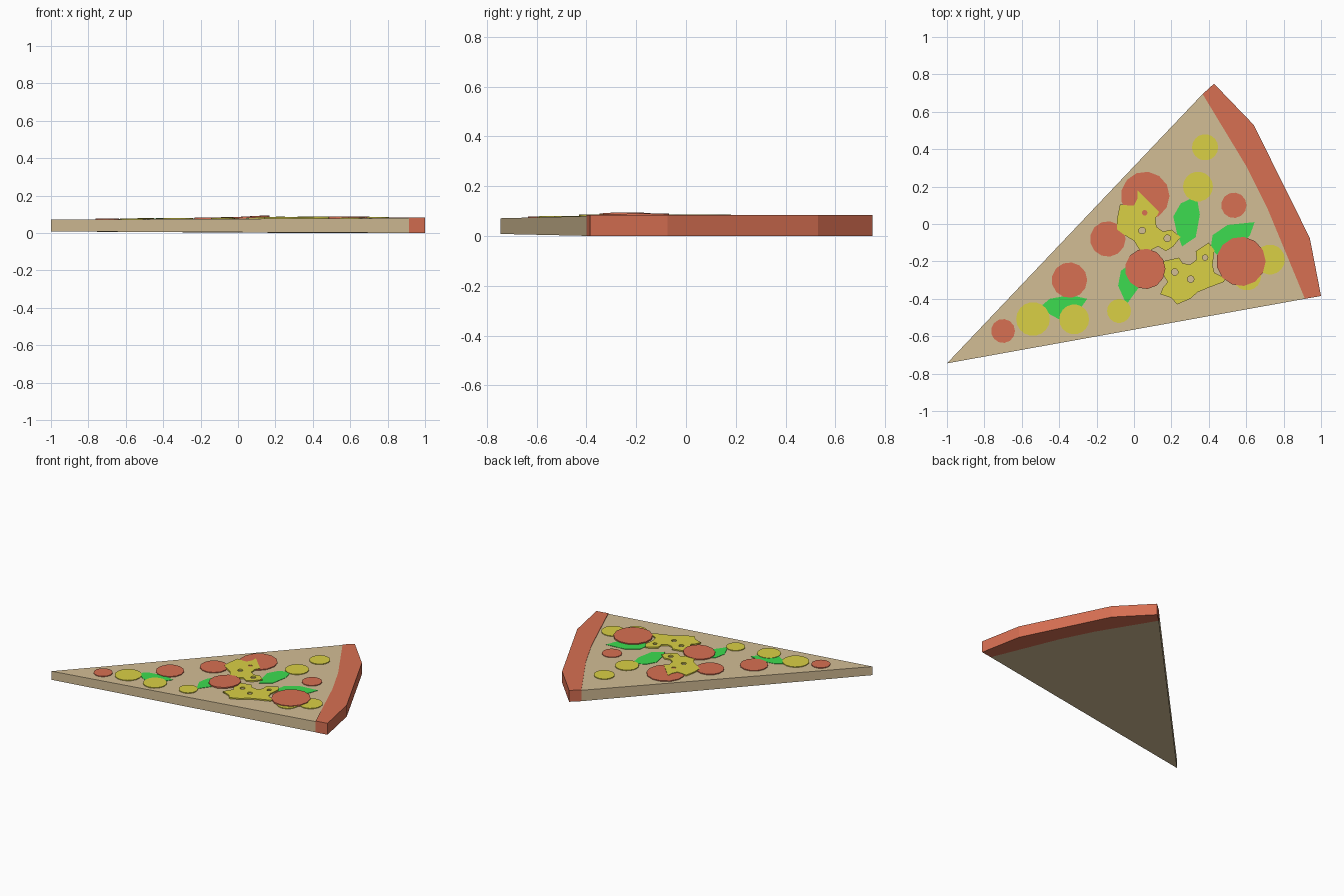
import bpy, bmesh, math

if "Cube" in bpy.data.objects:
    bpy.data.objects.remove(bpy.data.objects["Cube"])


def material(name, rgb):
    m = bpy.data.materials.new(name)
    m.diffuse_color = (*rgb, 1)
    m.use_nodes = True
    m.node_tree.nodes["Principled BSDF"].inputs["Base Color"].default_value = m.diffuse_color
    return m


DOUGH = material("dough", (0.65, 0.51, 0.30))
RED = material("red", (0.68, 0.16, 0.085))
YELLOW = material("yellow", (0.70, 0.63, 0.06))
GREEN = material("green", (0.045, 0.72, 0.08))


def along(x, y):
    """0 at the tip, about 1 at the crust."""
    return ((x + 1) * 0.83 + (y + 0.745) * 0.56) / 1.86


def surface(x, y):
    return 0.071 + 0.009 * along(x, y)


def prism(name, pts, mat, bottom, top):
    """Closed slab over an outline; bottom and top are functions of x, y."""
    bm = bmesh.new()
    lo = [bm.verts.new((x, y, bottom(x, y))) for x, y in pts]
    hi = [bm.verts.new((x, y, top(x, y))) for x, y in pts]
    bm.faces.new(lo[::-1])
    bm.faces.new(hi)
    n = len(pts)
    for i in range(n):
        j = (i + 1) % n
        bm.faces.new((lo[i], lo[j], hi[j], hi[i]))
    bmesh.ops.recalc_face_normals(bm, faces=bm.faces)
    me = bpy.data.meshes.new(name)
    bm.to_mesh(me)
    bm.free()
    me.materials.append(mat)
    ob = bpy.data.objects.new(name, me)
    bpy.context.collection.objects.link(ob)
    return ob


def circle(x, y, r, n):
    return [(x + r * math.cos(math.tau * i / n), y + r * math.sin(math.tau * i / n)) for i in range(n)]


def topping(name, pts, mat, height, slope=0):
    x0 = min(p[0] for p in pts)
    prism(name, pts, mat, lambda x, y: surface(x, y) - 0.002 + slope * (x - x0),
          lambda x, y: surface(x, y) + height + slope * (x - x0))


# Dough wedge, slightly thinner at the tip
inner = [(0.914, -0.40), (0.715, 0.08), (0.60, 0.31), (0.367, 0.695)]
prism("dough_base", [(-1, -0.745)] + inner, DOUGH,
      lambda x, y: max(0, 0.008 * (1 - along(x, y))), surface)

# Crust along the back arc
outer = [(0.428, 0.75), (0.64, 0.53), (0.94, -0.075), (1.0, -0.385)]
prism("crust", inner + outer, RED, lambda x, y: 0, lambda x, y: 0.084)

# Pepperoni discs: x, y, radius, height, slope
pepperoni = [(0.06, 0.15, 0.13, 0.006, 0), (-0.14, -0.08, 0.095, 0.006, 0),
             (0.06, -0.24, 0.108, 0.007, 0.05), (-0.345, -0.30, 0.095, 0.006, 0),
             (-0.70, -0.572, 0.064, 0.005, 0), (0.572, -0.20, 0.132, 0.010, 0),
             (0.534, 0.10, 0.068, 0.005, 0)]
for i, (x, y, r, h, s) in enumerate(pepperoni):
    topping(f"pepperoni_{i + 1}", circle(x, y, r, 13), RED, h, s)

# Yellow vegetable rounds
rounds = [(0.38, 0.41, 0.07), (0.342, 0.20, 0.08), (0.727, -0.19, 0.08), (0.604, -0.28, 0.075),
          (-0.54, -0.508, 0.09), (-0.32, -0.51, 0.08), (-0.08, -0.465, 0.064)]
for i, (x, y, r) in enumerate(rounds):
    topping(f"yellow_round_{i + 1}", circle(x, y, r, 18), YELLOW, 0.005)

# Basil leaves
leaves = [
    [(0.335, 0.15), (0.25, 0.11), (0.21, 0.04), (0.23, -0.05), (0.257, -0.12), (0.33, -0.07), (0.352, 0.05)],
    [(0.645, 0.01), (0.50, -0.005), (0.42, -0.06), (0.41, -0.13), (0.45, -0.17), (0.55, -0.13), (0.62, -0.06)],
    [(-0.04, -0.43), (-0.085, -0.33), (-0.07, -0.25), (0.0, -0.2), (0.06, -0.25), (0.04, -0.32)],
    [(-0.51, -0.45), (-0.45, -0.40), (-0.34, -0.38), (-0.25, -0.40), (-0.30, -0.47), (-0.40, -0.51)],
]
for i, pts in enumerate(leaves):
    topping(f"leaf_{i + 1}", pts, GREEN, 0.0025)


def cheese(name, outline, holes):
    """Holed cheese slice: a filled 2D curve turned into a mesh."""
    cu = bpy.data.curves.new(name, "CURVE")
    cu.dimensions, cu.fill_mode, cu.extrude = "2D", "BOTH", 0.0055
    for pts in [outline] + [circle(x, y, r, 10) for x, y, r in holes]:
        sp = cu.splines.new("POLY")
        sp.points.add(len(pts) - 1)
        for p, (x, y) in zip(sp.points, pts):
            p.co = (x, y, 0, 1)
        sp.use_cyclic_u = True
    tmp = bpy.data.objects.new(name + "_tmp", cu)
    bpy.context.collection.objects.link(tmp)
    me = bpy.data.meshes.new_from_object(tmp.evaluated_get(bpy.context.evaluated_depsgraph_get()))
    bpy.data.objects.remove(tmp)
    for v in me.vertices:
        v.co.z += surface(v.co.x, v.co.y) + 0.0035
    me.materials.clear()
    me.materials.append(YELLOW)
    bpy.context.collection.objects.link(bpy.data.objects.new(name, me))


# Two cheese slices with bitten edges
cheese("cheese_slice_1",
       [(0.02, 0.18), (0.08, 0.12), (0.135, 0.065), (0.115, 0.03), (0.12, -0.015), (0.155, -0.04),
        (0.20, -0.03), (0.25, -0.07), (0.21, -0.12), (0.17, -0.145), (0.13, -0.12), (0.09, -0.14),
        (0.03, -0.14), (0.0, -0.09), (-0.05, -0.06), (-0.09, -0.03), (-0.09, 0.03), (-0.075, 0.105),
        (-0.035, 0.10), (0.0, 0.10), (0.02, 0.14)],
       [(0.043, -0.035, 0.018), (0.178, -0.077, 0.018), (0.057, 0.06, 0.015)])
cheese("cheese_slice_2",
       [(0.15, -0.20), (0.24, -0.18), (0.26, -0.21), (0.30, -0.217), (0.335, -0.19), (0.33, -0.145),
        (0.40, -0.10), (0.43, -0.14), (0.42, -0.22), (0.43, -0.26), (0.49, -0.29), (0.48, -0.31),
        (0.40, -0.34), (0.34, -0.365), (0.30, -0.40), (0.23, -0.43), (0.20, -0.395), (0.14, -0.375),
        (0.155, -0.34), (0.18, -0.31), (0.155, -0.27)],
       [(0.218, -0.257, 0.018), (0.303, -0.295, 0.018), (0.38, -0.18, 0.015)])
